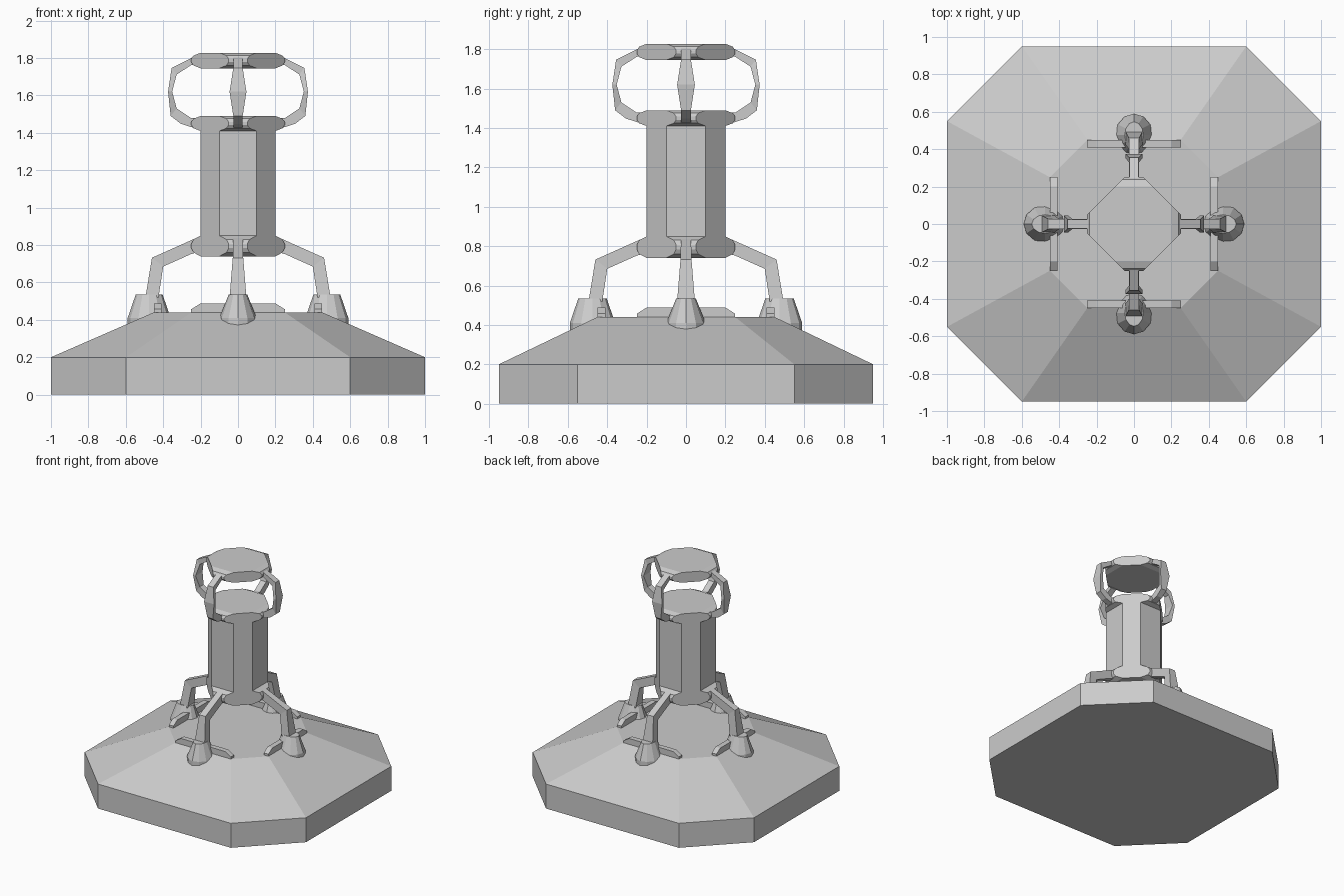
import bpy
from math import cos, sin, pi

if "Cube" in bpy.data.objects:
    bpy.data.objects.remove(bpy.data.objects["Cube"])


def make(name, verts, faces):
    me = bpy.data.meshes.new(name)
    me.from_pydata(verts, [], faces)
    ob = bpy.data.objects.new(name, me)
    bpy.context.collection.objects.link(ob)
    return ob


def loft(name, rings, turn=0):
    """Skin a list of equal-length rings, cap both ends, turn in quarter steps about z."""
    n = len(rings[0])
    c, s = round(cos(turn * pi / 2)), round(sin(turn * pi / 2))
    verts = [(x * c - y * s, x * s + y * c, z) for r in rings for x, y, z in r]
    faces = [(k * n + i, k * n + (i + 1) % n, (k + 1) * n + (i + 1) % n, (k + 1) * n + i)
             for k in range(len(rings) - 1) for i in range(n)]
    faces.append(tuple(reversed(range(n))))
    faces.append(tuple(range((len(rings) - 1) * n, len(rings) * n)))
    return make(name, verts, faces)


def octagon(ax, ay, bx, by, z):
    """Octagon with corners (ax, ay) and (bx, by) mirrored into each quadrant."""
    return [(ax, -ay, z), (ax, ay, z), (bx, by, z), (-bx, by, z),
            (-ax, ay, z), (-ax, -ay, z), (-bx, -by, z), (bx, -by, z)]


def strap(name, sections, turn):
    """Bent flat bar: each section is outer r, outer z, inner r, inner z, half width."""
    rings = [[(ro, -w, zo), (ro, w, zo), (ri, w, zi), (ri, -w, zi)]
             for ro, zo, ri, zi, w in sections]
    ob = loft(name, list(reversed(rings)), turn)
    return ob


# Sloped base
loft("base", [octagon(1, .55, .6, .95, 0), octagon(1, .55, .6, .95, .2),
              octagon(.45, .25, .25, .45, .44)])

# Column
loft("column", [octagon(.2, .1, .1, .2, z) for z in (.8, 1.45)])

# Plates with rounded corners and flat diagonal sides
for name, z0, z1 in (("lower_plate", .74, .85), ("middle_plate", 1.41, 1.49),
                     ("top_plate", 1.745, 1.828)):
    loft(name, [octagon(r, .3 - r, .3 - r, r, z0 + (z1 - z0) * t)
                for t, r in ((0, .2), (.18, .238), (.4, .25), (.6, .25), (.82, .238), (1, .2))])

leg = [(.2, .848, .2, .765, .026), (.25, .826, .25, .752, .026),
       (.46, .732, .40, .685, .028), (.495, .52, .425, .52, .045)]
handle = [(.2, 1.826, .2, 1.765, .025), (.25, 1.80, .25, 1.762, .025),
          (.355, 1.747, .328, 1.712, .025), (.374, 1.62, .352, 1.62, .045),
          (.36, 1.49, .328, 1.53, .025), (.305, 1.448, .25, 1.478, .025),
          (.2, 1.415, .2, 1.478, .025)]

for t in range(4):
    strap(f"leg_{t}", leg, t)
    strap(f"handle_{t}", handle, t)

    # Tapered foot
    loft(f"foot_{t}", [[(.475 + a * cos(i * pi / 6), b * sin(i * pi / 6), z) for i in range(12)]
                       for z, a, b in ((.36, .115, .1), (.41, .115, .1), (.535, .072, .05))], t)

    # Low bar with chamfered ends behind each foot
    side = [(-.25, .42), (.25, .42), (.25, .457), (.2, .488), (-.2, .488), (-.25, .457)]
    loft(f"base_bar_{t}", [[(x, y, z) for y, z in side] for x in (.408, .45)], t)

# Consistent outward normals
import bmesh
for ob in bpy.data.objects:
    bm = bmesh.new()
    bm.from_mesh(ob.data)
    bmesh.ops.recalc_face_normals(bm, faces=bm.faces)
    bm.to_mesh(ob.data)
    bm.free()
